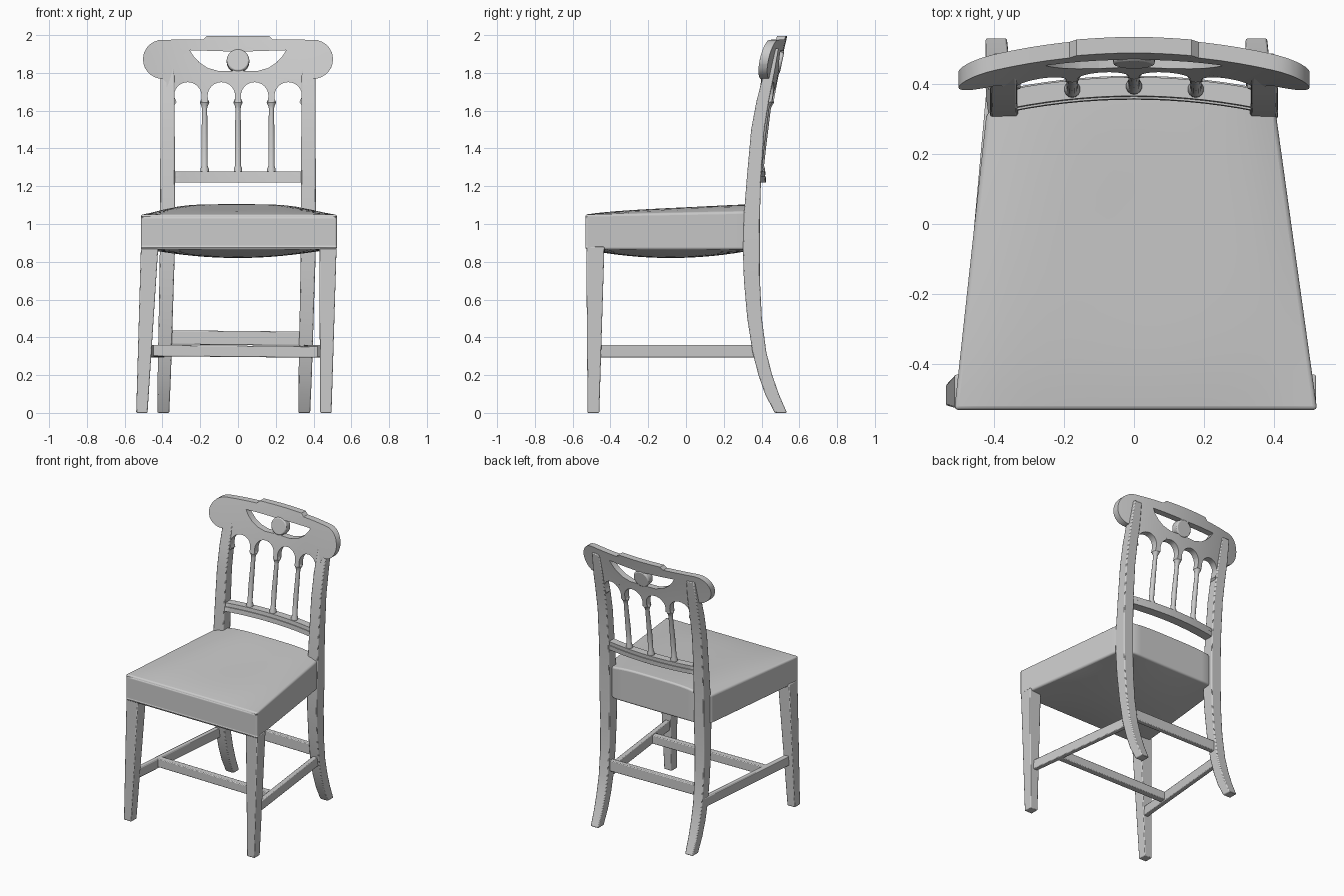
import bpy, bmesh
from math import sin, cos, pi, radians, sqrt
from mathutils import Vector, Matrix

if "Cube" in bpy.data.objects:
    bpy.data.objects.remove(bpy.data.objects["Cube"])


def finish(bm, name, bevel=0.0, segs=2, smooth=40):
    bmesh.ops.recalc_face_normals(bm, faces=bm.faces)
    me = bpy.data.meshes.new(name)
    bm.to_mesh(me)
    bm.free()
    ob = bpy.data.objects.new(name, me)
    bpy.context.collection.objects.link(ob)
    if bevel:
        m = ob.modifiers.new("bevel", 'BEVEL')
        m.width, m.segments = bevel, segs
        m.limit_method, m.angle_limit = 'ANGLE', radians(45)
    bpy.ops.object.select_all(action='DESELECT')
    ob.select_set(True)
    bpy.context.view_layer.objects.active = ob
    bpy.ops.object.shade_smooth_by_angle(angle=radians(smooth))
    return ob


def loft(name, rings, sides=4, bevel=0.0):
    """Horizontal rings of (x, y, z, width, depth) joined into a solid."""
    bm = bmesh.new()
    k = 0.5 * (sqrt(2) if sides == 4 else 1)
    loops = []
    for x, y, z, w, d in rings:
        angles = [2 * pi * (i + 0.5) / sides for i in range(sides)]
        loops.append([bm.verts.new((x + k * w * cos(a), y + k * d * sin(a), z)) for a in angles])
    for a, b in zip(loops, loops[1:]):
        for i in range(sides):
            j = (i + 1) % sides
            bm.faces.new((a[i], a[j], b[j], b[i]))
    bm.faces.new(loops[0])
    bm.faces.new(loops[-1])
    return finish(bm, name, bevel)


def bar(name, p, q, width, height):
    p, q = Vector(p), Vector(q)
    d = q - p
    bm = bmesh.new()
    bmesh.ops.create_cube(bm, size=1)
    rot = d.to_track_quat('X', 'Z').to_matrix().to_4x4()
    bm.transform(Matrix.Translation((p + q) / 2) @ rot @ Matrix.Diagonal((d.length, width, height, 1)))
    return finish(bm, name, 0.005)


def back_y(x, z):
    """Rake and bow of the chair back."""
    t = z - 1.2
    return 0.388 + 0.07 * t + 0.11 * t * t - 0.28 * x * x


def panel(name, outlines, thick):
    """Flat outline with holes in x/z, thickened and bent to the back."""
    cu = bpy.data.curves.new(name, 'CURVE')
    cu.dimensions, cu.fill_mode, cu.extrude = '2D', 'BOTH', thick / 2
    for pts in outlines:
        sp = cu.splines.new('POLY')
        sp.points.add(len(pts) - 1)
        for pt, (x, z) in zip(sp.points, pts):
            pt.co = (x, z, 0, 1)
        sp.use_cyclic_u = True
    tmp = bpy.data.objects.new(name + "_outline", cu)
    bpy.context.collection.objects.link(tmp)
    dg = bpy.context.evaluated_depsgraph_get()
    me = bpy.data.meshes.new_from_object(tmp.evaluated_get(dg))
    bm = bmesh.new()
    bm.from_mesh(me)
    bpy.data.objects.remove(tmp)
    bmesh.ops.remove_doubles(bm, verts=bm.verts, dist=0.0005)
    cuts = [((i * 0.0503, 0, 0), (1, 0, 0)) for i in range(-10, 11)]
    cuts += [((0, 1.2 + i * 0.0807, 0), (0, 1, 0)) for i in range(11)]
    for co, no in cuts:
        bmesh.ops.bisect_plane(bm, geom=bm.verts[:] + bm.edges[:] + bm.faces[:],
                               plane_co=co, plane_no=no, dist=0.0001)
    for v in bm.verts:
        x, z, y = v.co
        v.co = (x, y + back_y(x, z), z)
    return finish(bm, name, 0.005)


def arc(cx, cz, r, a0, a1, n=12):
    angles = [radians(a0 + (a1 - a0) * i / n) for i in range(n + 1)]
    return [(cx + r * cos(a), cz + r * sin(a)) for a in angles]


def mirrored(pts):
    return [(-x, z) for x, z in reversed(pts)]


def lean(z):
    """Slight sideways drift of the legs below the seat."""
    return -0.022 * max(0, 1 - z / 0.9)


# Upholstered seat: trapezoid with crowned top and sagging underside
bm = bmesh.new()
bmesh.ops.create_cube(bm, size=2)
bmesh.ops.subdivide_edges(bm, edges=bm.edges[:], cuts=15, use_grid_fill=True)
for v in bm.verts:
    u, w, h = v.co
    f = (w + 1) / 2
    top = 1.05 + 0.015 * f + 0.04 * (1 - u ** 4) * (1 - (1 - f) ** 3)
    top -= 0.01 * (1 - u * u) ** 2 * (1 - w * w) ** 2
    low = 0.865 - 0.045 * (1 - u * u) * (1 - w * w)
    back = 0.315 + 0.055 * min(1, (1 - abs(u)) / 0.2)
    x = 0.005 - 0.013 * f + u * (0.52 - 0.105 * f)
    v.co = (x, -0.533 + (back + 0.533) * f, low + (top - low) * (h + 1) / 2)
finish(bm, "seat", 0.024, 4, 50)

# Legs; the back ones sweep up into the stiles of the back
back_path = [(0, .502, .062, .065), (.1, .455, .066, .073), (.2, .42, .07, .073),
             (.32, .389, .072, .073), (.5, .363, .074, .077), (.7, .349, .077, .085),
             (.87, .346, .08, .09), (1.05, .349, .08, .085), (1.25, .36, .078, .075),
             (1.5, .38, .076, .07), (1.65, .406, .076, .066), (1.78, .436, .074, .058),
             (1.93, .468, .06, .045)]
for s, side in ((-1, "left"), (1, "right")):
    loft("front_leg_" + side,
         [(s * 0.487 + lean(0), -0.49, 0, 0.06, 0.062),
          (s * 0.472 + 0.004, -0.48, 0.88, 0.092, 0.096)], bevel=0.005)
    loft("back_leg_" + side,
         [(s * 0.373 + lean(z), y, z, w, d) for z, y, w, d in back_path], bevel=0.006)

# Stretchers
bar("side_stretcher_left", (-0.482, -0.46, 0.326), (-0.405, 0.395, 0.326), 0.034, 0.068)
bar("side_stretcher_right", (0.462, -0.46, 0.326), (0.36, 0.395, 0.326), 0.034, 0.068)
bar("cross_stretcher", (-0.46, -0.24, 0.33), (0.433, -0.24, 0.322), 0.045, 0.06)
bar("back_stretcher", (-0.385, 0.378, 0.4), (0.35, 0.378, 0.393), 0.036, 0.075)

# Crest rail with rounded ears, pierced lunette and arcade of four arches
half = [(0.165, 1.995), (0.185, 1.976), (0.3, 1.976)]
half += arc(0.4, 1.872, 0.103, 90, -90, 14)
half += [(0.38, 1.75), (0.365, 1.62), (0.342, 1.625), (0.325, 1.645)]
half += arc(0.266, 1.678, 0.073, 0, 180)
half += [(0.196, 1.645), (0.158, 1.645)]
half += arc(0.088, 1.678, 0.073, 0, 180)
half += [(0.018, 1.645)]
hole = [(0.03, 1.913), (0.255, 1.92), (0.235, 1.888), (0.205, 1.856),
        (0.16, 1.826), (0.1, 1.809), (0.03, 1.81)]
panel("crest_rail", [half + mirrored(half), hole, mirrored(hole)], 0.046)

# Round boss in the lunette
bm = bmesh.new()
bmesh.ops.create_cone(bm, cap_ends=True, segments=32, radius1=0.06, radius2=0.06, depth=0.054)
bm.transform(Matrix.Translation((0, back_y(0, 1.862), 1.862)) @ Matrix.Rotation(radians(78), 4, 'X'))
finish(bm, "crest_boss", 0.008)

# Lower back rail with a bead along its front
rail = [(-0.36, 1.22), (0.36, 1.22), (0.36, 1.252), (-0.36, 1.252)]
panel("lower_back_rail", [rail], 0.066)
bead = [(x, z + 0.028 if z < 1.23 else z + 0.026) for x, z in rail]
panel("lower_back_rail_bead", [bead], 0.054)

# Slender turned colonnettes
profile = [(.046, 1.268), (.046, 1.292), (.033, 1.308), (.034, 1.42), (.028, 1.61),
           (.034, 1.625), (.052, 1.643), (.034, 1.662), (.026, 1.69)]
for x, label in ((-0.177, "left"), (0, "middle"), (0.177, "right")):
    loft("colonnette_" + label, [(x, back_y(x, z), z, d, d) for d, z in profile], sides=14)
